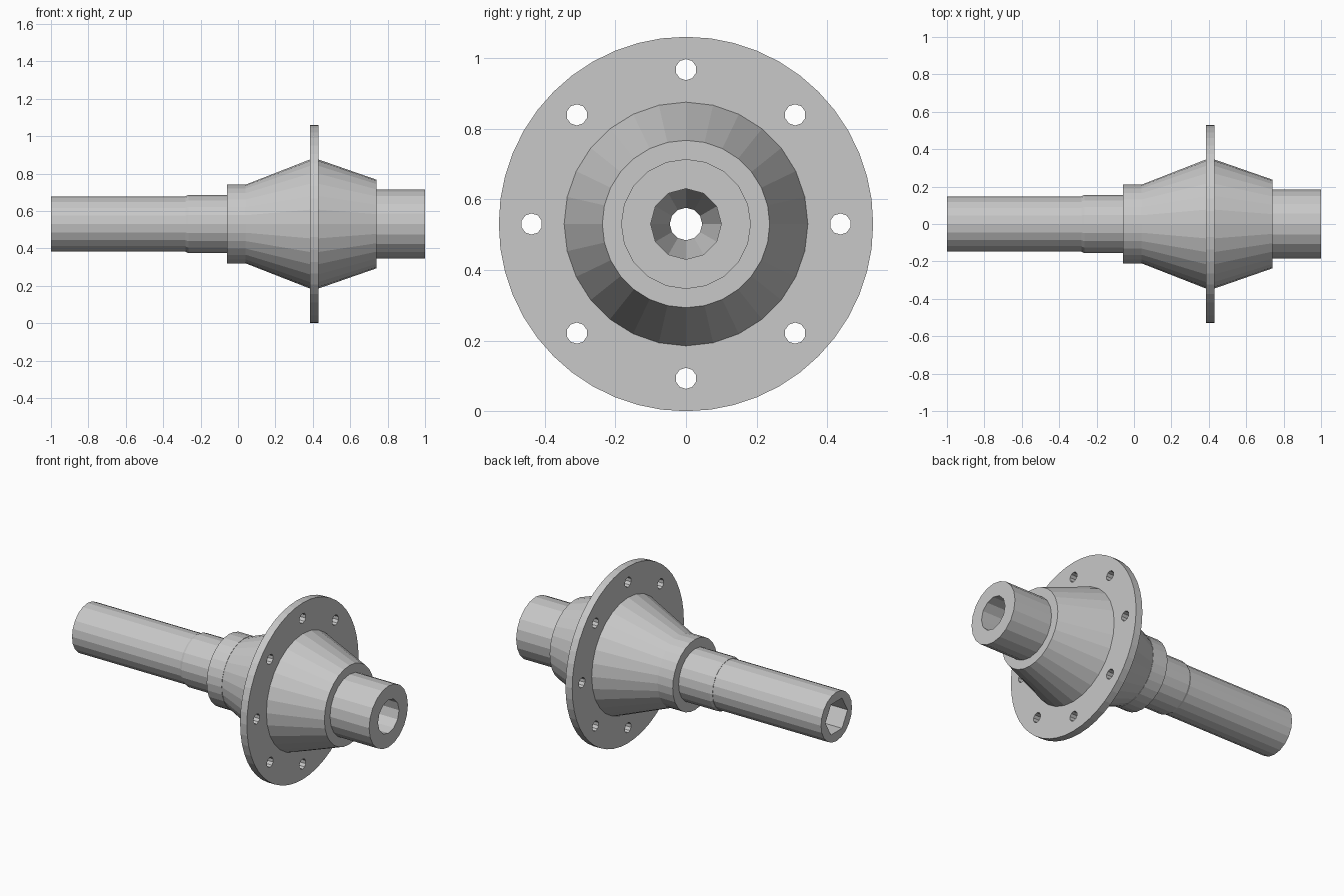
import bpy, bmesh, math

AXIS_Z = 0.53

cube = bpy.data.objects.get("Cube")
if cube:
    bpy.data.objects.remove(cube, do_unlink=True)

steel = bpy.data.materials.new("light_grey_steel")
steel.use_nodes = True
grey = (0.58, 0.58, 0.58, 1)
steel.diffuse_color = grey
steel.node_tree.nodes["Principled BSDF"].inputs["Base Color"].default_value = grey


def lathe(name, profile, sides, centres=((0, 0),), turn=0.0):
    """Closed solid turned around the x axis from (x, radius) points."""
    bm = bmesh.new()
    for cy, cz in centres:
        rings = []
        for x, r in profile:
            ring = []
            for i in range(sides):
                a = turn + math.tau * i / sides
                ring.append(bm.verts.new((x, cy + r * math.cos(a), AXIS_Z + cz + r * math.sin(a))))
            rings.append(ring)
        for a, b in zip(rings, rings[1:]):
            for i in range(sides):
                j = (i + 1) % sides
                bm.faces.new((a[i], a[j], b[j], b[i]))
        bm.faces.new(rings[0])
        bm.faces.new(rings[-1])
    bmesh.ops.recalc_face_normals(bm, faces=bm.faces)
    mesh = bpy.data.meshes.new(name)
    bm.to_mesh(mesh)
    bm.free()
    mesh.materials.append(steel)
    obj = bpy.data.objects.new(name, mesh)
    bpy.context.collection.objects.link(obj)
    return obj


def cut(obj, cutters):
    """Drill the cutters out of a part and bake the result."""
    for cutter in cutters:
        mod = obj.modifiers.new("drill", 'BOOLEAN')
        mod.operation = 'DIFFERENCE'
        mod.solver = 'EXACT'
        mod.object = cutter
    graph = bpy.context.evaluated_depsgraph_get()
    baked = bpy.data.meshes.new_from_object(obj.evaluated_get(graph))
    obj.modifiers.clear()
    obj.data = baked


# Turned body parts
housing = lathe("bell_housing", [(0.04, 0.21), (0.385, 0.345), (0.43, 0.345), (0.74, 0.237)], 28)
parts = [
    lathe("long_tube", [(-1, 0.147), (-0.27, 0.147)], 20),
    lathe("sleeve", [(-0.28, 0.149), (-0.265, 0.156), (-0.06, 0.156)], 20),
    lathe("collar", [(-0.06, 0.212), (0.04, 0.212)], 28),
    housing,
    lathe("short_tube", [(0.74, 0.184), (1, 0.184)], 20),
]

# Hexagonal socket, through hole and tapered round bore
bore = lathe("bore_cutter", [(-1.1, 0.105), (-0.5, 0.105)], 6)
core = lathe("core_cutter", [(-0.6, 0.046), (0.5, 0.046), (0.7, 0.1), (1.1, 0.1)], 12)
for part in parts:
    cut(part, [bore, core])

# Bolt flange with eight holes
flange = lathe("bolt_flange", [(0.385, 0.53), (0.43, 0.53)], 48)
spots = [(0.437 * math.cos(k * math.tau / 8), 0.437 * math.sin(k * math.tau / 8)) for k in range(8)]
holes = lathe("bolt_hole_cutter", [(0.3, 0.03), (0.5, 0.03)], 10, spots, math.pi / 10)
centre = lathe("flange_centre_cutter", [(0.3, 0.335), (0.5, 0.335)], 28)
cut(flange, [holes, centre])

for helper in (bore, core, holes, centre):
    bpy.data.objects.remove(helper, do_unlink=True)
